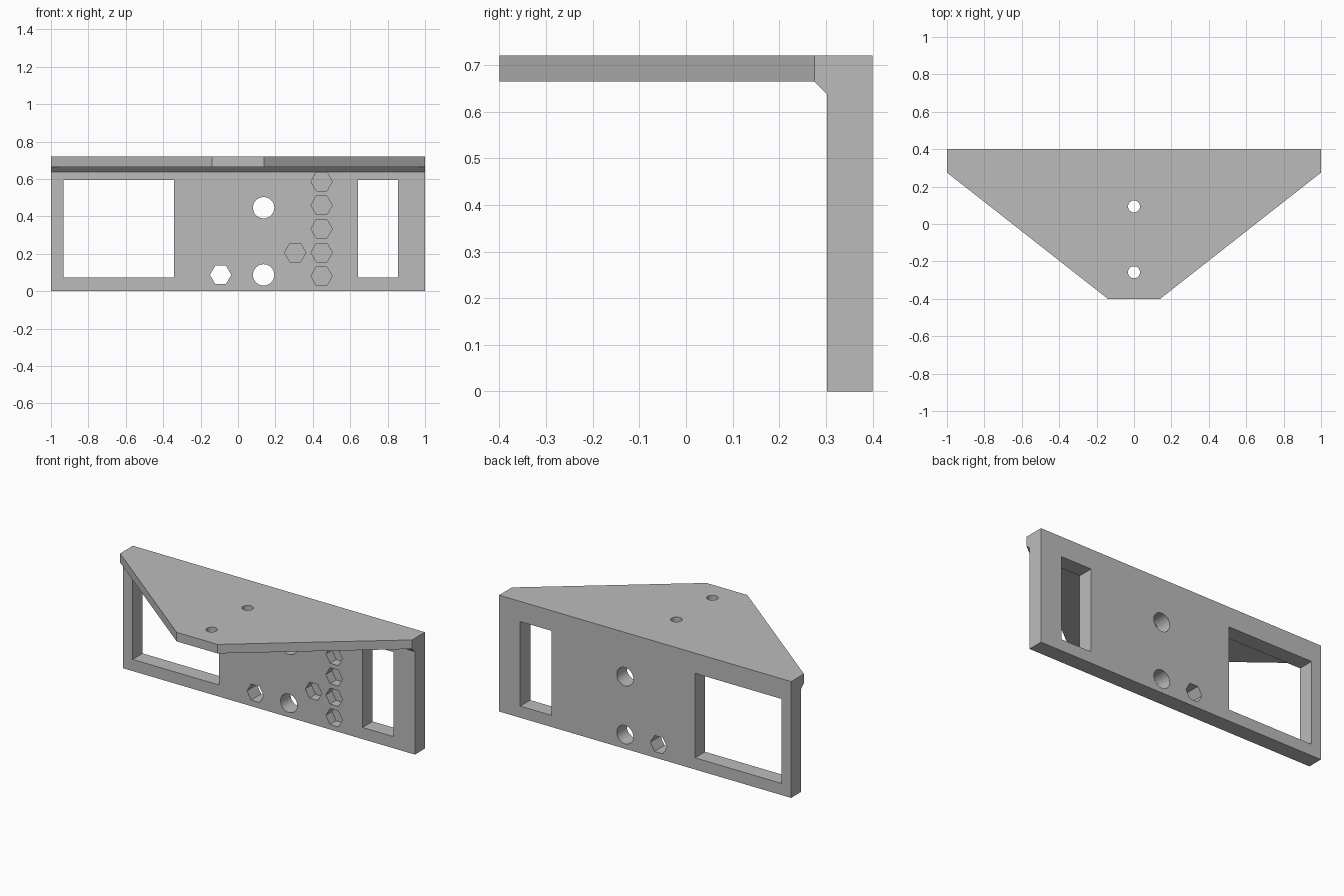
import bpy, bmesh, math
from mathutils import Matrix, Vector

cube = bpy.data.objects.get("Cube")
if cube:
    bpy.data.objects.remove(cube, do_unlink=True)

grey = bpy.data.materials.new("plain grey")
grey.use_nodes = True
colour = (0.5, 0.5, 0.5, 1)
grey.diffuse_color = colour
grey.node_tree.nodes["Principled BSDF"].inputs["Base Color"].default_value = colour

FRONT, BACK = 0.302, 0.4
LIP = 0.275


def add_object(name, bm):
    bmesh.ops.recalc_face_normals(bm, faces=bm.faces)
    mesh = bpy.data.meshes.new(name)
    bm.to_mesh(mesh)
    bm.free()
    mesh.materials.append(grey)
    obj = bpy.data.objects.new(name, mesh)
    bpy.context.collection.objects.link(obj)
    return obj


# Upright panel with a chamfered top lip, extruded along x
bm = bmesh.new()
profile = [(BACK, 0), (BACK, 0.72), (LIP, 0.72), (LIP, 0.664), (FRONT, 0.637), (FRONT, 0)]
end = bm.faces.new([bm.verts.new((-1, y, z)) for y, z in profile])
grown = bmesh.ops.extrude_face_region(bm, geom=[end])["geom"]
bmesh.ops.translate(bm, vec=(2, 0, 0),
                    verts=[v for v in grown if isinstance(v, bmesh.types.BMVert)])

# Tapering shelf, pulled forward from the lip face
lip = next(f for f in bm.faces if all(abs(v.co.y - LIP) < 0.001 for v in f.verts))
shelf = bmesh.ops.extrude_discrete_faces(bm, faces=[lip])["faces"][0]
for v in shelf.verts:
    v.co.y = -0.4
    v.co.x *= 0.14
bracket = add_object("wall_bracket", bm)

# Cutters for every opening
bm = bmesh.new()


def cut_prism(sides, radius, centre, depth, across_panel=True):
    turn = Matrix.Rotation(math.pi / 2, 4, 'X') if across_panel else Matrix()
    bmesh.ops.create_cone(bm, cap_ends=True, segments=sides, radius1=radius, radius2=radius,
                          depth=depth, matrix=Matrix.Translation(centre) @ turn)


def cut_window(x0, x1, z0, z1):
    place = Matrix.Translation(((x0 + x1) / 2, 0.35, (z0 + z1) / 2))
    size = Matrix.Diagonal((x1 - x0, 0.2, z1 - z0, 1))
    bmesh.ops.create_cube(bm, size=1, matrix=place @ size)


# Windows
cut_window(-0.933, -0.342, 0.072, 0.595)
cut_window(0.642, 0.855, 0.072, 0.595)
# Round holes through the panel and the shelf
for z in (0.087, 0.446):
    cut_prism(48, 0.057, (0.137, 0.35, z), 0.2)
for y in (-0.258, 0.094):
    cut_prism(48, 0.032, (0, y, 0.69), 0.2, False)
# Hexagonal through hole and blind hexagonal pockets
cut_prism(6, 0.057, (-0.093, 0.35, 0.087), 0.2)
pockets = [(0.447, 0.08 + 0.1265 * i) for i in range(5)] + [(0.306, 0.206)]
for x, z in pockets:
    cut_prism(6, 0.057, (x, FRONT, z), 0.12)

# Turn hexagons so that their points lie along x
for v in bm.verts:
    for x, z in pockets + [(-0.093, 0.087)]:
        offset = Vector((v.co.x - x, 0, v.co.z - z))
        if abs(offset.length - 0.057) < 0.0005:
            offset.rotate(Matrix.Rotation(math.radians(30), 3, 'Y'))
            v.co.x, v.co.z = x + offset.x, z + offset.z
            break
cutter = add_object("opening_cutter", bm)
cutter.hide_render = True
cutter.hide_set(True)

# Cut the openings and smooth only the round walls
cut = bracket.modifiers.new("openings", 'BOOLEAN')
cut.operation = 'DIFFERENCE'
cut.solver = 'EXACT'
cut.object = cutter
bpy.ops.object.select_all(action='DESELECT')
bpy.context.view_layer.objects.active = bracket
bracket.select_set(True)
bpy.ops.object.modifier_apply(modifier=cut.name)
bpy.data.objects.remove(cutter, do_unlink=True)
bpy.ops.object.shade_smooth_by_angle(angle=math.radians(30))
